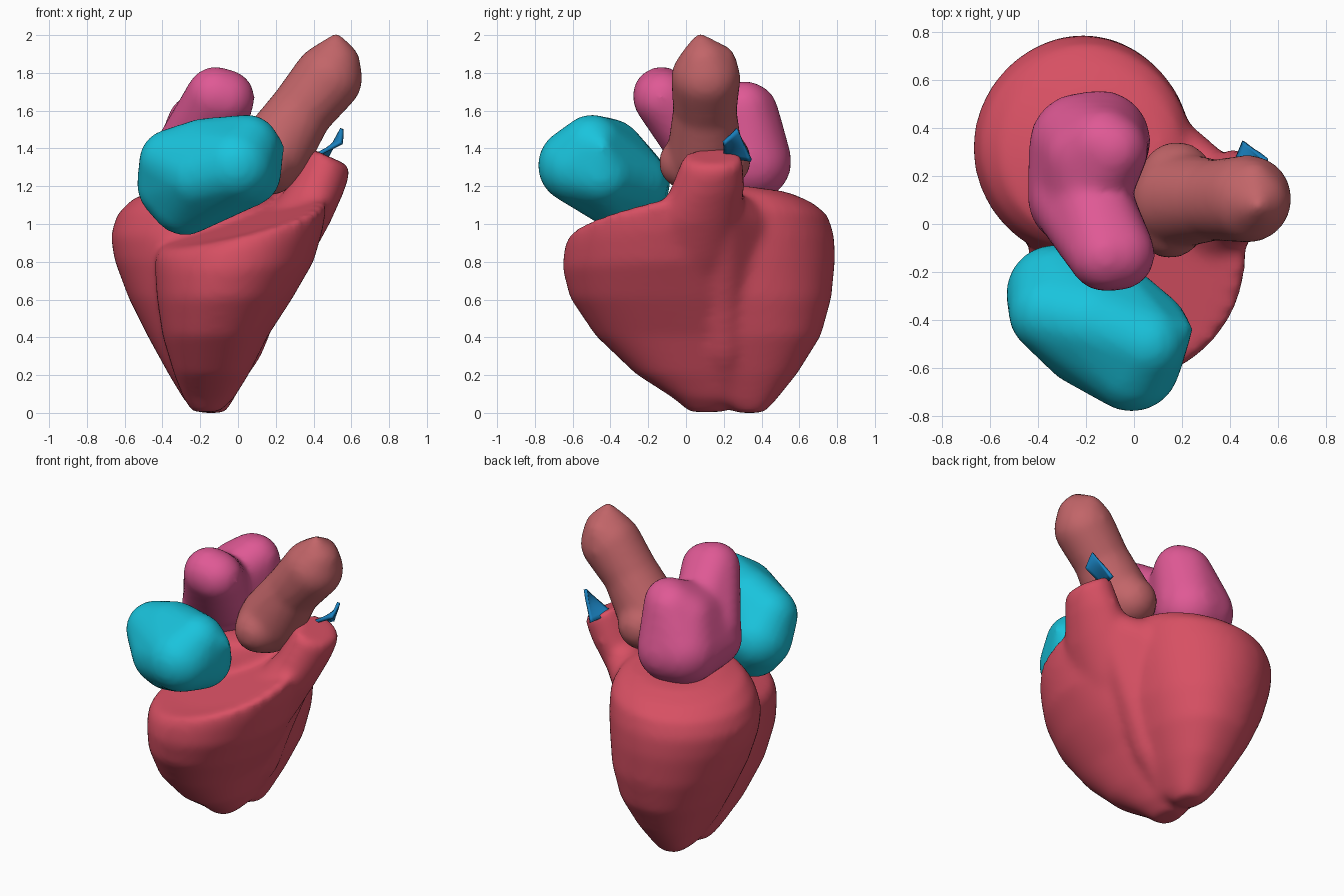
import bpy, bmesh, math
from mathutils import Vector

if "Cube" in bpy.data.objects:
    bpy.data.objects.remove(bpy.data.objects["Cube"])


def finish(bm, name, color, voxel=0.022, smooth=6):
    """Fuse overlapping pieces into one soft organic skin."""
    bmesh.ops.recalc_face_normals(bm, faces=bm.faces)
    me = bpy.data.meshes.new(name)
    bm.to_mesh(me)
    bm.free()
    ob = bpy.data.objects.new(name, me)
    bpy.context.collection.objects.link(ob)
    mat = bpy.data.materials.new(name + "_material")
    mat.diffuse_color = (*color, 1)
    mat.use_nodes = True
    mat.node_tree.nodes["Principled BSDF"].inputs["Base Color"].default_value = mat.diffuse_color
    me.materials.append(mat)
    if voxel:
        rm = ob.modifiers.new("fuse", 'REMESH')
        rm.mode = 'VOXEL'
        rm.voxel_size = voxel
        rm.use_smooth_shade = True
        sm = ob.modifiers.new("soften", 'SMOOTH')
        sm.factor = 0.5
        sm.iterations = smooth
    for p in me.polygons:
        p.use_smooth = True
    return ob


def loft(bm, rings, n=48):
    """Rings: (x0, x1, y0, y1, z, slope_x, slope_y), fuller-cornered low down."""
    loops = []
    for x0, x1, y0, y1, z, sx, sy in rings:
        cx, cy, rx, ry = (x0 + x1) / 2, (y0 + y1) / 2, (x1 - x0) / 2, (y1 - y0) / 2
        power = min(1.02, 0.78 + 0.3 * z)
        loop = []
        for i in range(n):
            a = 2 * math.pi * i / n
            c, s = math.cos(a), math.sin(a)
            dx = rx * math.copysign(abs(c) ** power, c)
            dy = ry * math.copysign(abs(s) ** power, s)
            loop.append(bm.verts.new((cx + dx, cy + dy, z + sx * dx + sy * dy)))
        loops.append(loop)
    for a, b in zip(loops, loops[1:]):
        for i in range(n):
            j = (i + 1) % n
            bm.faces.new((a[i], a[j], b[j], b[i]))
    bm.faces.new(loops[0][::-1])
    bm.faces.new(loops[-1])


def hull(bm, balls):
    """Convex skin stretched round balls (x, y, z, radius)."""
    tmp = bmesh.new()
    for x, y, z, r in balls:
        vs = bmesh.ops.create_icosphere(tmp, subdivisions=3, radius=r)["verts"]
        bmesh.ops.translate(tmp, verts=vs, vec=(x, y, z))
    vs = [bm.verts.new(v.co) for v in tmp.verts]
    tmp.free()
    res = bmesh.ops.convex_hull(bm, input=vs)
    junk = {g for g in res["geom_interior"] + res["geom_unused"]
            if isinstance(g, bmesh.types.BMVert)}
    bmesh.ops.delete(bm, geom=list(junk), context='VERTS')


# Ventricles: rounded rear chamber, wedge-shaped front chamber, outflow horn
bm = bmesh.new()
loft(bm, [(-.21, -.07, .27, .41, -.01, 0, 0),
          (-.28, -.03, .16, .47, .05, 0, 0),
          (-.37, .05, .02, .59, .20, 0, 0),
          (-.48, .14, -.06, .715, .40, 0, 0),
          (-.58, .20, -.12, .77, .60, 0, 0),
          (-.655, .23, -.15, .79, .80, 0, 0),
          (-.675, .24, -.15, .785, .93, 0, 0),
          (-.64, .24, -.12, .75, 1.06, .04, -.05),
          (-.56, .20, -.07, .67, 1.14, .05, -.1),
          (-.42, .12, .06, .55, 1.18, .05, -.1)])
loft(bm, [(-.24, -.10, .02, .20, -.005, 0, 0),
          (-.29, -.02, -.07, .27, .07, 0, 0),
          (-.34, .06, -.27, .30, .20, 0, 0),
          (-.40, .16, -.48, .36, .40, 0, 0),
          (-.43, .29, -.615, .38, .60, 0, 0),
          (-.44, .40, -.655, .38, .77, .05, .03),
          (-.44, .45, -.645, .36, .89, .16, .06),
          (-.41, .47, -.62, .34, .985, .25, .12),
          (-.28, .44, -.48, .28, 1.03, .27, .20)])
loft(bm, [(.05, .25, -.12, .16, .60, 0, 0),
          (.08, .38, -.20, .24, .80, 0, 0),
          (.12, .49, -.20, .29, 1.0, 0, 0),
          (.26, .56, -.09, .31, 1.17, -.1, .05),
          (.35, .595, -.03, .305, 1.31, -.4, 0),
          (.37, .585, -.01, .30, 1.35, -.45, 0)])
# Soft tissue filling the groove on the right side
hull(bm, [(-.10, .21, .12, .09), (.02, .20, .35, .12), (.12, .19, .60, .12), (.05, .2, .6, .1)])
hull(bm, [(.12, .19, .60, .12), (.20, .17, .85, .14), (.22, .25, .97, .12),
          (.12, .36, .97, .12), (.33, .18, 1.08, .12)])
finish(bm, "ventricles", (.68, .08, .125), smooth=14)

# Right atrium
bm = bmesh.new()
hull(bm, [(-.33, -.29, 1.21, .205), (-.28, -.31, 1.13, .19),
          (-.01, -.58, 1.31, .205), (.05, -.50, 1.41, .17),
          (-.35, -.37, 1.33, .175), (.05, -.45, 1.27, .18),
          (-.16, -.28, 1.22, .185), (-.18, -.41, 1.37, .19),
          (-.20, -.48, 1.26, .20), (.21, -.44, 1.41, .035)])
finish(bm, "right_atrium", (.01, .55, .72), smooth=5)

# Left atrium: broad body with a front and a back lobe
bm = bmesh.new()
body = [(-.22, .33, 1.34, .22), (-.14, .35, 1.33, .21), (-.26, .10, 1.34, .185)]
saddle = (-.19, .12, 1.50, .17)
hull(bm, body + [saddle, (-.13, .33, 1.59, .16), (-.09, .31, 1.61, .15), (-.20, .28, 1.52, .18)])
hull(bm, [(-.12, -.13, 1.68, .155), (-.065, -.125, 1.665, .155), (-.25, .10, 1.40, .185),
          (-.16, .06, 1.42, .17), saddle])
finish(bm, "left_atrium", (.74, .10, .30), smooth=12)

# Aorta: bulbous root and rising tapered trunk
bm = bmesh.new()
hull(bm, [(.15, 0, 1.325, .145), (.18, .19, 1.34, .155), (.16, .09, 1.34, .19)])
trunk = [(.19, .10, 1.38, .20), (.335, .10, 1.60, .17), (.475, .105, 1.77, .185),
         (.51, .10, 1.84, .14), (.50, .18, 1.865, .085), (.52, .075, 1.97, .04)]
hull(bm, trunk[:2])
hull(bm, trunk[1:3])
hull(bm, trunk[2:])
finish(bm, "aorta", (.54, .13, .14), smooth=8)

# Pulmonary valve leaflet: small cupped flap
bm = bmesh.new()
corners = [Vector(c) for c in ((.55, .27, 1.505), (.55, .20, 1.43),
                               (.40, .20, 1.36), (.46, .345, 1.335))]
n = 8
grid = []
for i in range(n + 1):
    u = i / n
    row = []
    for j in range(n + 1):
        v = j / n
        p = corners[0].lerp(corners[1], v).lerp(corners[3].lerp(corners[2], v), u)
        cup = 16 * u * (1 - u) * v * (1 - v)
        row.append(bm.verts.new(p + Vector((.01, .015, .01)) * cup))
    grid.append(row)
for i in range(n):
    for j in range(n):
        bm.faces.new((grid[i][j], grid[i + 1][j], grid[i + 1][j + 1], grid[i][j + 1]))
leaflet = finish(bm, "valve_leaflet", (.01, .22, .52), voxel=0)
sol = leaflet.modifiers.new("thickness", 'SOLIDIFY')
sol.thickness = .02
sol.offset = 0

# Rest the model on the ground
bpy.context.view_layer.update()
dg = bpy.context.evaluated_depsgraph_get()
low = min(v.co.z for v in bpy.data.objects["ventricles"].evaluated_get(dg).data.vertices)
bpy.data.objects["ventricles"].location.z = -low
